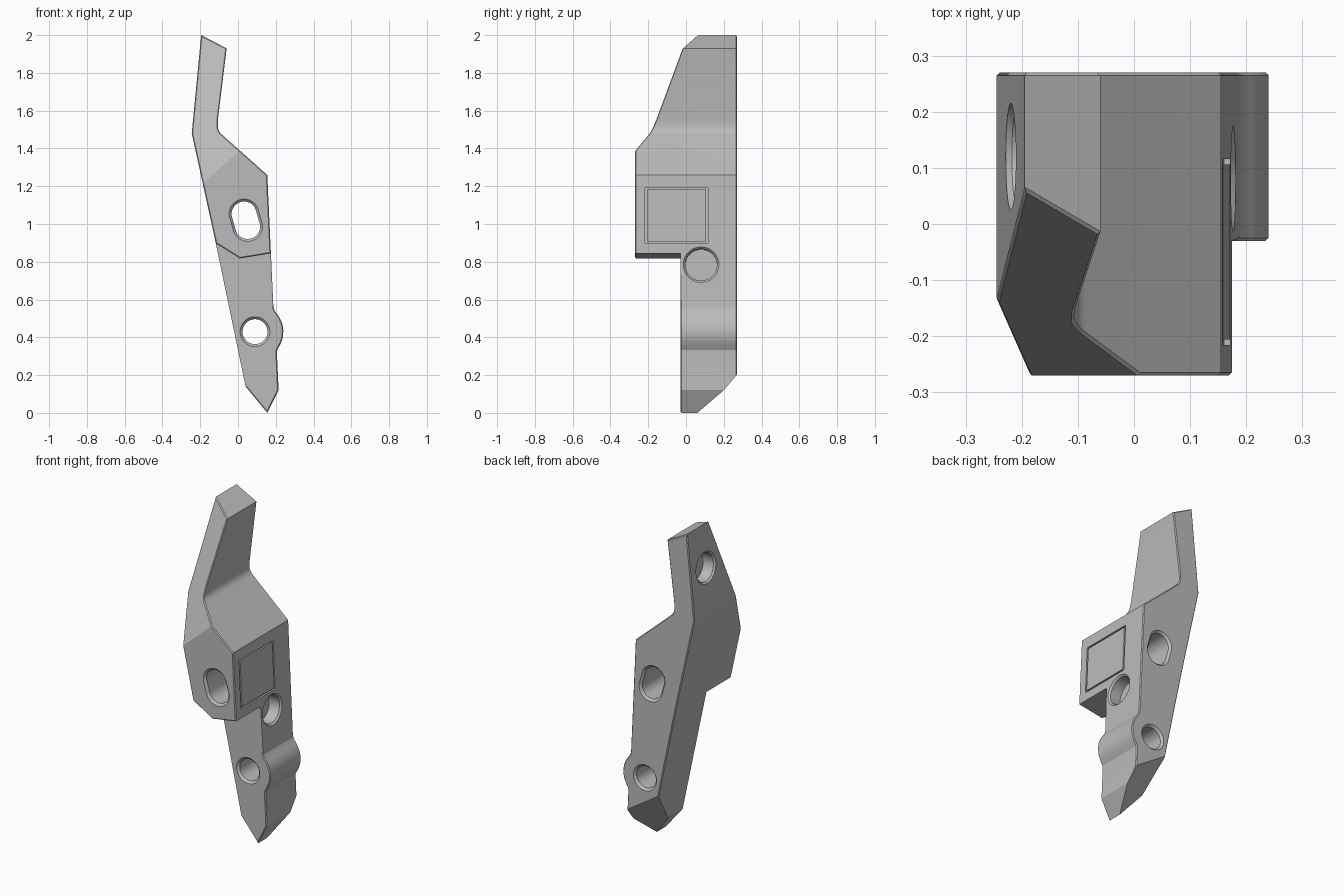
import bpy, bmesh
from math import pi, cos, sin, radians
from mathutils import Vector

cube = bpy.data.objects.get("Cube")
if cube:
    bpy.data.objects.remove(cube, do_unlink=True)

FRONT, BACK, STEP = -0.27, 0.27, -0.03   # depth limits of block, back and lower blade
CHAMFER = 0.013


def make_object(name, bm):
    bmesh.ops.recalc_face_normals(bm, faces=bm.faces[:])
    mesh = bpy.data.meshes.new(name)
    bm.to_mesh(mesh)
    bm.free()
    obj = bpy.data.objects.new(name, mesh)
    bpy.context.collection.objects.link(obj)
    return obj


def loft(name, rings, cyclic=False):
    """Skin a stack of equal rings, capped unless it closes on itself."""
    bm = bmesh.new()
    rows = [[bm.verts.new(p) for p in ring] for ring in rings]
    n = len(rows[0])
    pairs = list(zip(rows, rows[1:]))
    if cyclic:
        pairs.append((rows[-1], rows[0]))
    else:
        bm.faces.new(rows[0])
        bm.faces.new(rows[-1])
    for a, b in pairs:
        for i in range(n):
            j = (i + 1) % n
            bm.faces.new((a[i], a[j], b[j], b[i]))
    return make_object(name, bm)


def prism(name, outline, y0, y1):
    return loft(name, [[(x, y, z) for x, z in outline] for y in (y0, y1)])


def subtract(body, cutter):
    mod = body.modifiers.new("cut", 'BOOLEAN')
    mod.operation, mod.solver, mod.object = 'DIFFERENCE', 'EXACT', cutter
    graph = bpy.context.evaluated_depsgraph_get()
    mesh = bpy.data.meshes.new_from_object(body.evaluated_get(graph))
    body.modifiers.clear()
    body.data = mesh
    bpy.data.objects.remove(cutter, do_unlink=True)


def arc(cx, cz, r, a0, a1, steps):
    angles = [radians(a0 + (a1 - a0) * i / steps) for i in range(steps + 1)]
    return [(cx + r * cos(a), cz + r * sin(a)) for a in angles]


# Side outline of the whole body, with the rounded elbow and round boss
outline = [(-0.195, 2.0), (-0.06, 1.93), (-0.106, 1.555)]
outline += arc(-0.047, 1.52, 0.06, 174, 230, 6)
outline += [(0.155, 1.26), (0.187, 0.57), (0.19, 0.552), (0.197, 0.537)]
outline += arc(0.09, 0.43, 0.15, 38, -32, 8)
outline += [(0.207, 0.332), (0.206, 0.315), (0.215, 0.12), (0.155, 0.0),
            (0.04, 0.14), (-0.118, 0.9), (-0.245, 1.48)]
body = prism("handle_body", outline, FRONT, BACK)

# Step under the front block
chevron = [(-0.313, 1.02), (0.01, 0.818), (0.4, 0.882), (0.4, -0.2), (-0.313, -0.2)]
subtract(body, prism("step_cutter", chevron, -0.5, STEP))

# Slanted cuts at the upper front and lower back, then chamfered rims
bm = bmesh.new()
bm.from_mesh(body.data)
cuts = [((-0.18, FRONT, 1.22), (0.37, -1, 0.416 * -1 * -1)),
        ((0.215, 0.2, 0.12), (-0.57, 1, -0.875))]
cuts[0] = (cuts[0][0], (-0.37, -1, 0.416))
for point, normal in cuts:
    res = bmesh.ops.bisect_plane(bm, geom=bm.verts[:] + bm.edges[:] + bm.faces[:],
                                 plane_co=point, plane_no=normal, clear_outer=True)
    rim = [e for e in res["geom_cut"] if isinstance(e, bmesh.types.BMEdge)]
    bmesh.ops.edgeloop_fill(bm, edges=rim)
bmesh.ops.remove_doubles(bm, verts=bm.verts[:], dist=0.0005)
bmesh.ops.recalc_face_normals(bm, faces=bm.faces[:])
bmesh.ops.dissolve_limit(bm, angle_limit=radians(0.5), verts=bm.verts[:], edges=bm.edges[:])
bm.normal_update()
rims = []
for e in bm.edges:
    if len(e.link_faces) == 2 and e.is_convex:
        low, high = sorted(abs(f.normal.y) for f in e.link_faces)
        if low < 0.1 and high > 0.8:
            rims.append(e)
bmesh.ops.bevel(bm, geom=rims, offset=CHAMFER, segments=1, affect='EDGES',
                profile=0.5, clamp_overlap=True)
bm.to_mesh(body.data)
bm.free()


# Through holes from front to back, with countersunk rims
def through_hole(top, bottom, r, front):
    def ring(y, radius):
        pts = arc(*top, radius, 10, 190, 24) + arc(*bottom, radius, 190, 370, 24)
        if top == bottom:
            pts = arc(*top, radius, 0, 360, 48)[:-1]
        return [(x, y, z) for x, z in pts]
    wide = r + CHAMFER
    stack = [(front - 0.05, wide), (front, wide), (front + CHAMFER, r),
             (BACK - CHAMFER, r), (BACK, wide), (BACK + 0.05, wide)]
    subtract(body, loft("hole_cutter", [ring(y, k) for y, k in stack]))


through_hole((0.032, 1.053), (0.051, 0.987), 0.066, FRONT)
through_hole((0.09, 0.43), (0.09, 0.43), 0.066, STEP)


# Features cut square to a side face: u along depth, v up the face, d inward
def on_face(origin, normal):
    n = Vector(normal).normalized()
    u = Vector((0, 1, 0))
    v = n.cross(u)
    return lambda a, b, d: Vector(origin) + u * a + v * b - n * d


def blind_hole(place, r, depth):
    stack = [(-0.03, r), (0, r), (0.01, r - 0.01), (depth, r - 0.01)]
    subtract(body, loft("socket_cutter", [
        [place(a, b, d) for a, b in arc(0, 0, k, 0, 360, 48)[:-1]] for d, k in stack]))


blind_hole(on_face((0.177, 0.08, 0.785), (1, 0, 0.0464)), 0.094, 0.08)
blind_hole(on_face((-0.2195, 0.12, 1.745), (-1, 0, 0.096)), 0.095, 0.08)

# Square groove around the side panel
place = on_face((0.1652, -0.05, 1.045), (1, 0, 0.0464))


def square(half_w, half_h, d):
    return [place(sx * half_w, sz * half_h, d)
            for sx, sz in ((-1, -1), (1, -1), (1, 1), (-1, 1))]


groove = [square(0.166 - g, 0.147 - g, d)
          for g, d in ((0, -0.02), (0, 0.012), (0.01, 0.012), (0.01, -0.02))]
subtract(body, loft("groove_cutter", groove, cyclic=True))

# Single grey finish
grey = bpy.data.materials.new("plain_grey")
grey.use_nodes = True
colour = (0.5, 0.5, 0.5, 1)
grey.diffuse_color = colour
grey.node_tree.nodes["Principled BSDF"].inputs["Base Color"].default_value = colour
body.data.materials.clear()
body.data.materials.append(grey)

bpy.ops.object.select_all(action='DESELECT')
body.select_set(True)
bpy.context.view_layer.objects.active = body
bpy.ops.object.shade_smooth_by_angle(angle=radians(14))
